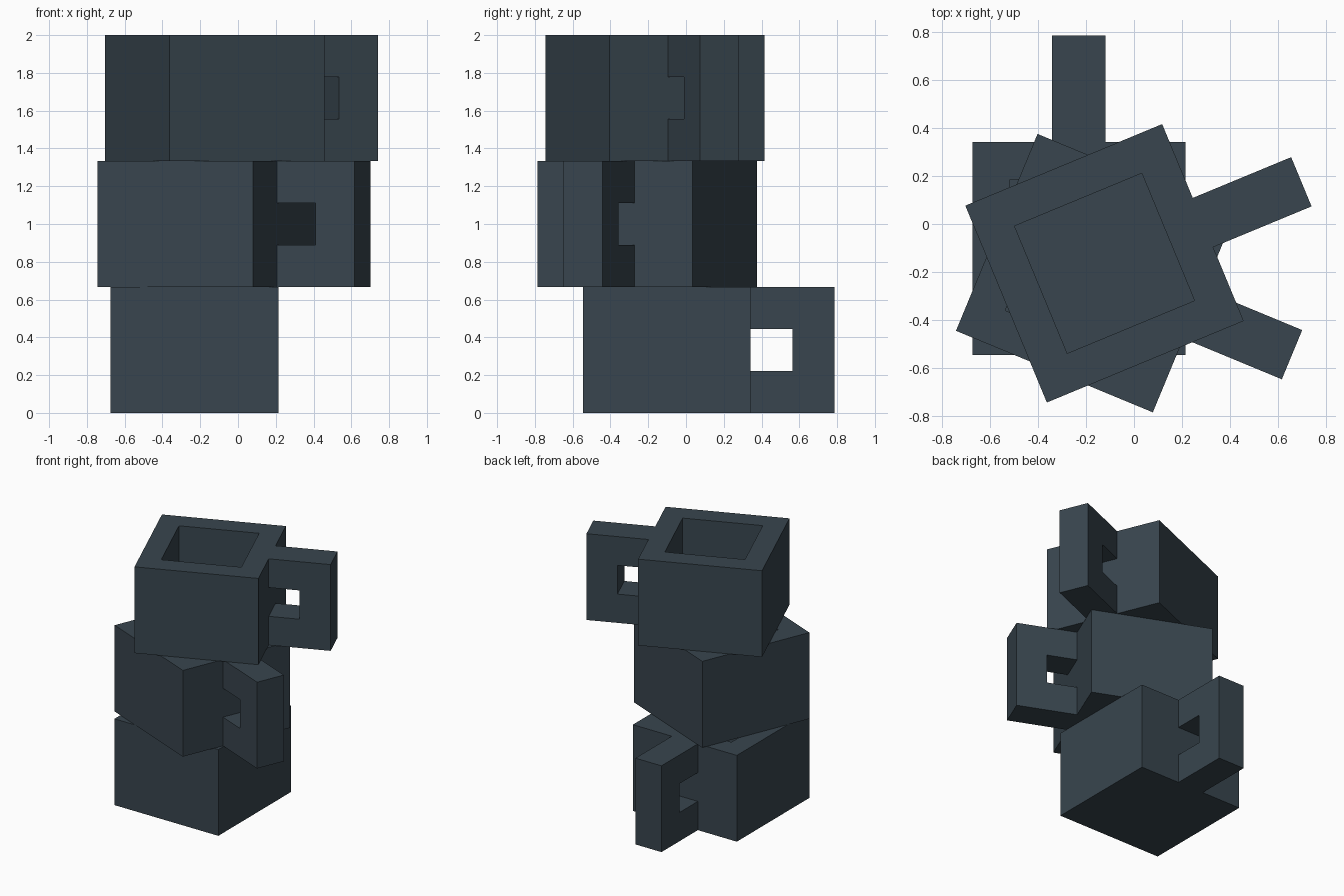
import bpy, bmesh, math
from mathutils import Matrix, Vector

cube = bpy.data.objects.get("Cube")
if cube:
    bpy.data.objects.remove(cube, do_unlink=True)

U = 2 / 9  # module: each mug is 4 x 4 x 3 modules

slate = bpy.data.materials.new("dark slate")
slate.use_nodes = True
color = (0.040, 0.060, 0.077, 1)
slate.diffuse_color = color
bsdf = next(n for n in slate.node_tree.nodes if n.type == 'BSDF_PRINCIPLED')
bsdf.inputs["Base Color"].default_value = color
bsdf.inputs["Roughness"].default_value = 0.8


def add_object(name, bm, location, angle):
    bmesh.ops.recalc_face_normals(bm, faces=bm.faces[:])
    mesh = bpy.data.meshes.new(name)
    bm.to_mesh(mesh)
    bm.free()
    mesh.materials.append(slate)
    obj = bpy.data.objects.new(name, mesh)
    obj.location = location
    obj.rotation_euler.z = math.radians(angle)
    bpy.context.collection.objects.link(obj)
    return obj


def mug_body(name, location, angle):
    # Box with a square well sunk into its top
    bm = bmesh.new()
    bmesh.ops.create_cube(bm, size=1, matrix=Matrix.Translation((0, 0, 1.5 * U))
                          @ Matrix.Diagonal((4 * U, 4 * U, 3 * U, 1)))
    top = max(bm.faces, key=lambda f: f.calc_center_median().z)
    bmesh.ops.inset_region(bm, faces=[top], thickness=U)
    well = bmesh.ops.extrude_discrete_faces(bm, faces=[top])["faces"][0]
    bmesh.ops.translate(bm, verts=well.verts[:], vec=(0, 0, -2 * U))
    return add_object(name, bm, location, angle)


def mug_handle(name, location, angle):
    # C-shaped profile extruded to one module wide
    profile = [(2, 0), (4, 0), (4, 3), (2, 3), (2, 2), (3, 2), (3, 1), (2, 1)]
    bm = bmesh.new()
    face = bm.faces.new([bm.verts.new((x * U, -U / 2, z * U)) for x, z in profile])
    ext = bmesh.ops.extrude_face_region(bm, geom=[face])
    verts = [v for v in ext["geom"] if isinstance(v, bmesh.types.BMVert)]
    bmesh.ops.translate(bm, verts=verts, vec=(0, U, 0))
    return add_object(name, bm, location, angle)


# Three stacked mugs, each turned a different way: x, y, handle direction
stack = [("bottom", -0.23, -0.102, 90),
         ("middle", -0.162, -0.205, -22.5),
         ("top", -0.123, -0.164, 22.5)]
for level, (label, x, y, angle) in enumerate(stack):
    spot = Vector((x, y, level * 3 * U))
    body = mug_body(label + "_mug_body", spot, angle)
    mug_handle(label + "_mug_handle", spot, angle)
